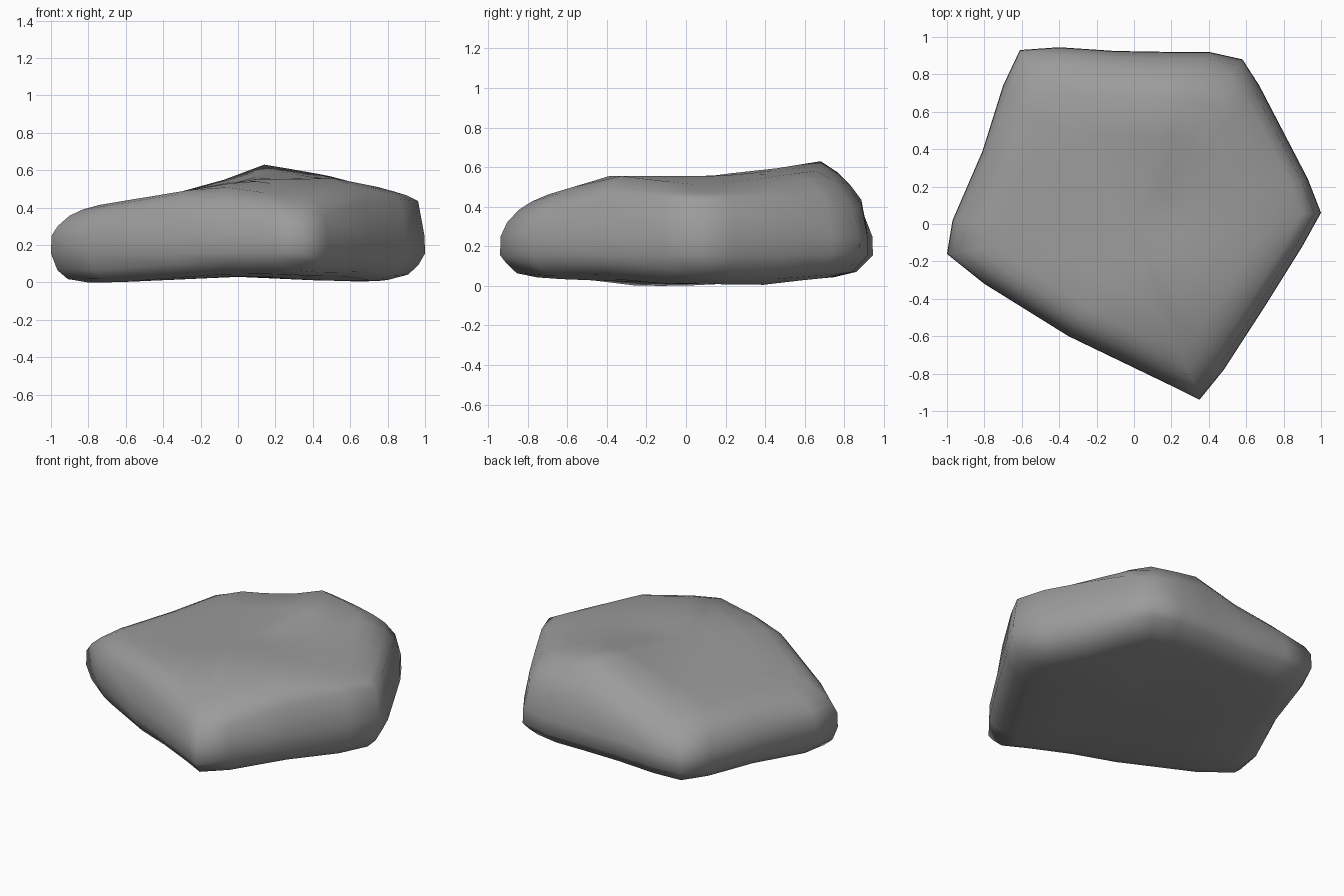
import bpy, bmesh, math

if "Cube" in bpy.data.objects:
    bpy.data.objects.remove(bpy.data.objects["Cube"])

# five-sided outline seen from above, with softened corners
OUTLINE = [(-0.61, 0.93), (-0.40, 0.945), (-0.10, 0.925), (0.19, 0.92), (0.40, 0.92),
           (0.58, 0.88), (0.67, 0.74), (0.80, 0.49), (0.93, 0.24), (1.0, 0.06),
           (0.90, -0.12), (0.70, -0.44), (0.48, -0.78), (0.35, -0.94), (0.20, -0.865),
           (-0.08, -0.73), (-0.35, -0.60), (-0.80, -0.32), (-1.0, -0.16),
           (-0.97, 0.02), (-0.81, 0.39), (-0.70, 0.74)]


def ramp(t):
    return max(0.0, min(1.0, t))


def top_height(x, y):
    # worn, nearly planar facets meeting at a low peak near the back
    facets = min(0.555, 0.537 + 0.165 * x, 0.66 - 0.2 * x, 0.545 + 0.3 * (y + 0.42))
    width = 0.32 if x < 0.14 else 0.45
    peak = 0.075 * ramp(1 - abs(x - 0.14) / width) * ramp((y - 0.12) / 0.56)
    return facets + peak


def bottom_height(x, y):
    # slightly hollow underside, lifting towards the back, tip and right corner
    hollow = max(0.0, 0.03 - 0.045 * abs(x)) * ramp((0.9 - y) / 0.4)
    lift = 0.1 * max(0, y - 0.35) + 0.05 * max(0, -y - 0.25) + 0.1 * max(0, x - 0.67)
    # shallow scoops in the middle of the right front and left sides
    scoop = 0.03 * math.exp(-((x - 0.66) ** 2 + (y + 0.40) ** 2) / 0.05)
    scoop += 0.025 * math.exp(-((x + 0.79) ** 2 + (y - 0.38) ** 2) / 0.05)
    return hollow + lift + scoop


# rings from the underside to the top: (scale, kind, value)
RINGS = [(0.45, "bottom", 0.0), (0.80, "bottom", 0.0), (0.91, "bottom", 0.018),
         (0.965, "bottom", 0.065), (1.0, "flat", 0.155), (0.997, "flat", 0.25),
         (0.963, "top", 0.80), (0.90, "top", 0.92), (0.83, "top", 0.975),
         (0.74, "top", 1.0), (0.50, "top", 1.0), (0.25, "top", 1.0)]


def place(bm, x, y, kind, value):
    if kind == "bottom":
        z = bottom_height(x, y) + value
    elif kind == "top":
        # crisper rim on the right corner, broader chamfer along the back
        value += 0.65 * (1 - value) * ramp((x - 0.6) / 0.3)
        if value < 1.0:
            value -= 0.10 * ramp((y - 0.69) / 0.13)
        z = top_height(x, y) * value
    else:
        z = value
    return bm.verts.new((x, y, z))


# stone slab: stack the rings and bridge them
bm = bmesh.new()
rings = [[place(bm, x * s, y * s, kind, v) for x, y in OUTLINE] for s, kind, v in RINGS]
n = len(OUTLINE)
for low, high in zip(rings, rings[1:]):
    for i in range(n):
        j = (i + 1) % n
        bm.faces.new((low[i], low[j], high[j], high[i]))
for ring, kind in ((rings[0], "bottom"), (rings[-1], "top")):
    hub = place(bm, 0, 0, kind, 0.0 if kind == "bottom" else 1.0)
    for i in range(n):
        bm.faces.new((ring[i], ring[(i + 1) % n], hub))
bmesh.ops.recalc_face_normals(bm, faces=bm.faces)
low_z = min(v.co.z for v in bm.verts)
for v in bm.verts:
    v.co.z -= low_z
for f in bm.faces:
    f.smooth = True

mesh = bpy.data.meshes.new("stone_slab")
bm.to_mesh(mesh)
bm.free()
slab = bpy.data.objects.new("stone_slab", mesh)
bpy.context.collection.objects.link(slab)

# mid-grey stone colour
stone = bpy.data.materials.new("stone_grey")
stone.diffuse_color = (0.33, 0.33, 0.33, 1.0)
stone.use_nodes = True
stone.node_tree.nodes["Principled BSDF"].inputs["Base Color"].default_value = stone.diffuse_color
mesh.materials.append(stone)
